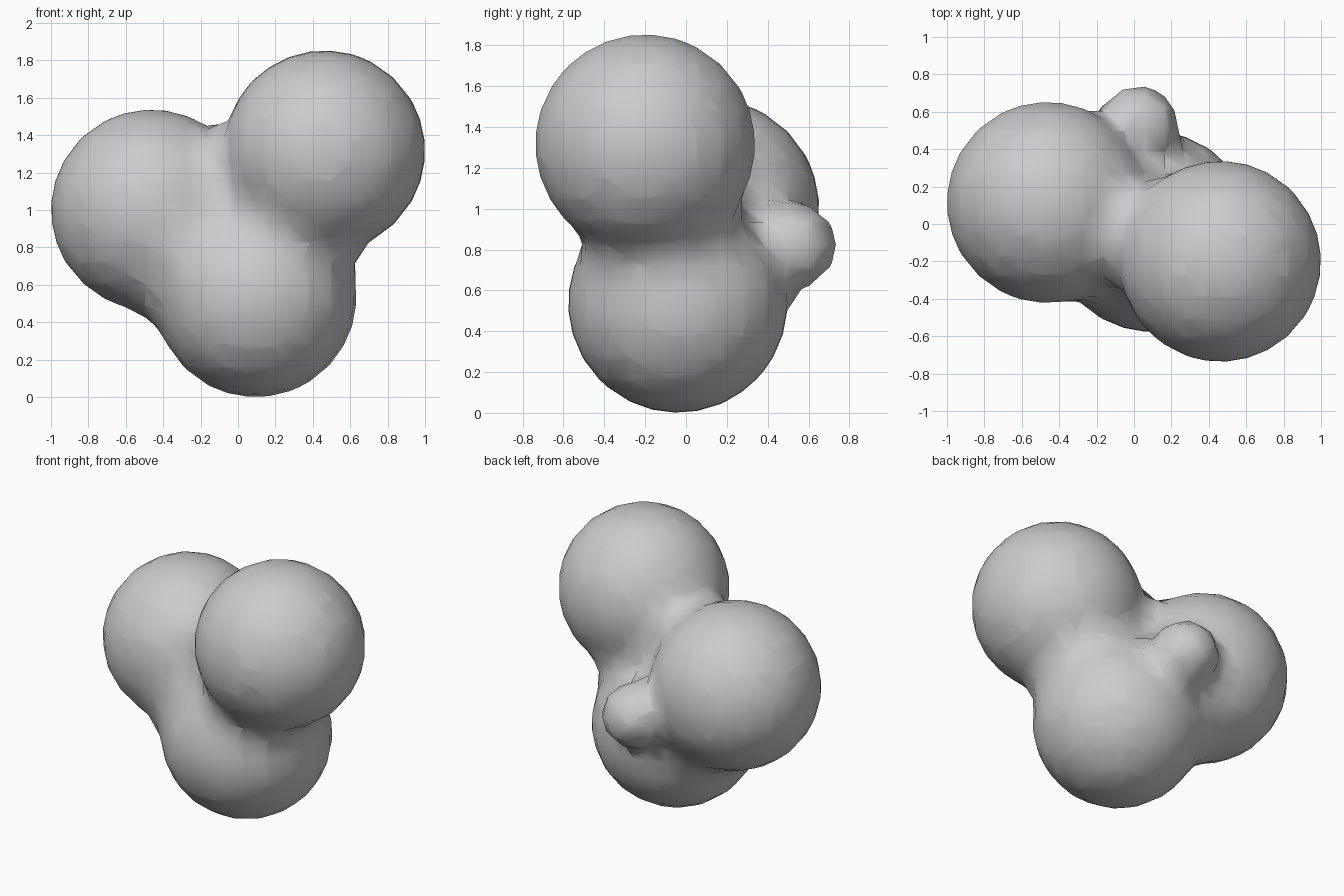
import bpy

if "Cube" in bpy.data.objects:
    bpy.data.objects.remove(bpy.data.objects["Cube"])

# Blended blob family: centre and visible radius of each lobe
LOBES = [
    ((0.463, -0.20, 1.315), 0.538),   # upper right
    ((-0.463, 0.115, 1.00), 0.538),   # upper left
    ((0.095, -0.04, 0.538), 0.538),   # lower
    ((0.025, 0.53, 0.82), 0.205),     # small back bump
]
THRESHOLD, STIFFNESS = 0.26, 2.0
# Ratio between a lobe's visible radius and its field radius
RATIO = (1 - (THRESHOLD / STIFFNESS) ** (1 / 3)) ** 0.5

meta = bpy.data.metaballs.new("blob_field")
meta.threshold = THRESHOLD
meta.resolution = meta.render_resolution = 0.11
field = bpy.data.objects.new("blob_field", meta)
bpy.context.collection.objects.link(field)
for centre, radius in LOBES:
    ball = meta.elements.new(type='BALL')
    ball.co = centre
    ball.radius = radius / RATIO
    ball.stiffness = STIFFNESS

# Convert the blended field to one smooth mesh
bpy.context.view_layer.update()
graph = bpy.context.evaluated_depsgraph_get()
mesh = bpy.data.meshes.new_from_object(field.evaluated_get(graph))
bpy.data.objects.remove(field)
blob = bpy.data.objects.new("blended_blob", mesh)
bpy.context.collection.objects.link(blob)
mesh.polygons.foreach_set("use_smooth", [True] * len(mesh.polygons))
mesh.update()
